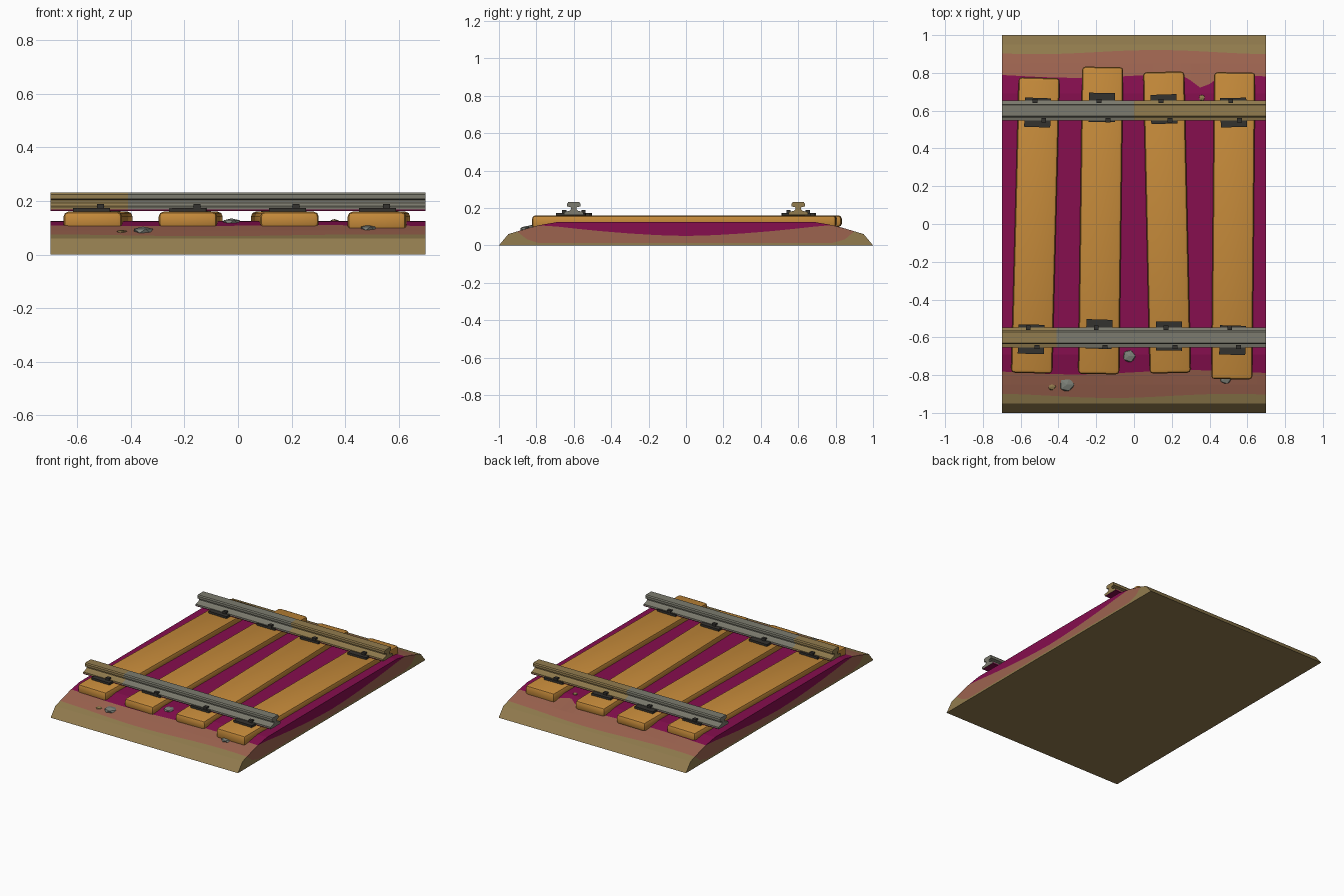
import bpy, bmesh, math, random
from mathutils import Vector, Matrix

if "Cube" in bpy.data.objects:
    bpy.data.objects.remove(bpy.data.objects["Cube"])

random.seed(4)


def material(name, r, g, b):
    m = bpy.data.materials.new(name)
    lin = [((c / 255 + 0.055) / 1.055) ** 2.4 for c in (r, g, b)]
    m.diffuse_color = (*lin, 1)
    m.use_nodes = True
    m.node_tree.nodes["Principled BSDF"].inputs["Base Color"].default_value = m.diffuse_color
    return m


TAN = material("dry_earth", 146, 124, 78)
CLAY = material("clay", 156, 99, 79)
MAGENTA = material("magenta_gravel", 134, 14, 78)
WOOD = material("orange_wood", 197, 138, 58)
STEEL = material("grey_steel", 124, 123, 110)
IRON = material("dark_iron", 52, 50, 46)
STONE = material("grey_stone", 124, 128, 120)


def finish(bm, name, mats, smooth=False):
    bmesh.ops.recalc_face_normals(bm, faces=bm.faces)
    mesh = bpy.data.meshes.new(name)
    bm.to_mesh(mesh)
    bm.free()
    for m in mats:
        mesh.materials.append(m)
    ob = bpy.data.objects.new(name, mesh)
    bpy.context.collection.objects.link(ob)
    if smooth:
        bpy.ops.object.select_all(action='DESELECT')
        ob.select_set(True)
        bpy.context.view_layer.objects.active = ob
        bpy.ops.object.shade_smooth_by_angle(angle=math.radians(40))
    return ob


def box(name, center, size, mat, turn=0, bevel=0):
    bm = bmesh.new()
    bmesh.ops.create_cube(bm, size=1)
    bmesh.ops.scale(bm, vec=size, verts=bm.verts)
    if bevel:
        bmesh.ops.bevel(bm, geom=bm.edges[:], offset=bevel, segments=2,
                        profile=0.5, affect='EDGES')
    bmesh.ops.rotate(bm, verts=bm.verts, matrix=Matrix.Rotation(turn, 3, 'Z'))
    bmesh.ops.translate(bm, verts=bm.verts, vec=center)
    return finish(bm, name, [mat], bevel > 0)


# Track bed: sloped embankment with wavy colour bands
def bed_height(y):
    pts = [(0, .125), (.69, .124), (.80, .105), (.95, .06), (1, 0)]
    a = abs(y)
    for (y0, z0), (y1, z1) in zip(pts, pts[1:]):
        if a <= y1:
            return z0 + (z1 - z0) * (a - y0) / (y1 - y0)
    return 0


def row_y(base, x):
    if abs(base) in (.91, .785):
        base += .011 * math.sin(5 * x + 8 * base)
        if .7 < base < .85:
            base -= .075 * math.exp(-((x - .36) / .07) ** 2)
    return base


half = [.15, .3, .45, .58, .69, .785, .85, .91, .95, 1]
rows = [-v for v in reversed(half)] + [0] + half
cols = [-.7 + 1.4 * i / 28 for i in range(29)]


def band(a, b):
    mid = abs(a + b) / 2
    return 0 if mid > .91 else 1 if mid > .785 else 2


def side_levels(base, x):
    y = row_y(base, x)
    top, a = bed_height(y), abs(base)
    purple = top if a >= .785 else .05 + .062 * (a / .785) ** 1.6
    clay = top if a >= .91 else .012 + .02 * max(0, (a - .785) / .065)
    return [Vector((x, y, z)) for z in
            (0, min(clay, top), min(max(purple, clay), top), top)]


bm = bmesh.new()
grid = [[bm.verts.new((x, row_y(b, x), bed_height(row_y(b, x)))) for x in cols]
        for b in rows]
for j in range(len(rows) - 1):
    for i in range(len(cols) - 1):
        f = bm.faces.new((grid[j][i], grid[j][i + 1], grid[j + 1][i + 1], grid[j + 1][i]))
        f.material_index = band(rows[j], rows[j + 1])
    for x in (-.7, .7):
        a, b = side_levels(rows[j], x), side_levels(rows[j + 1], x)
        for k in range(3):
            corners = []
            for p in (a[k], b[k], b[k + 1], a[k + 1]):
                if all((p - q).length > 1e-5 for q in corners):
                    corners.append(p)
            if len(corners) > 2:
                f = bm.faces.new([bm.verts.new(p) for p in corners])
                f.material_index = k
    ya, yb = row_y(rows[j], -.7), row_y(rows[j + 1], -.7)
    yc, yd = row_y(rows[j + 1], .7), row_y(rows[j], .7)
    bm.faces.new([bm.verts.new(p) for p in
                  ((-.7, ya, 0), (-.7, yb, 0), (.7, yc, 0), (.7, yd, 0))])
bmesh.ops.remove_doubles(bm, verts=bm.verts, dist=1e-5)
finish(bm, "track_bed", [TAN, CLAY, MAGENTA])

# Sleepers: front centre x, back centre x, front y, back y, bottom z
sleepers = [(-.542, -.502, -.79, .775, .094), (-.187, -.166, -.795, .832, .098),
            (.192, .157, -.79, .806, .098), (.518, .533, -.822, .803, .089)]
for xf, xb, yf, yb, z in sleepers:
    length = yb - yf
    box("sleeper", ((xf + xb) / 2, (yf + yb) / 2, (z + .16) / 2),
        (.218, length, .16 - z), WOOD, -math.atan((xb - xf) / length), .018)

# Rails: one half profile, mirrored, run along x with a rusted stretch
half_rail = [(.050, .162), (.053, .168), (.053, .177), (.022, .185), (.015, .192),
             (.015, .203), (.035, .208), (.035, .224), (.029, .231)]
profile = half_rail + [(-y, z) for y, z in reversed(half_rail)]


def rail(name, y0, change, rust_left):
    bm = bmesh.new()
    rings = [[bm.verts.new((x, y0 + y, z)) for y, z in profile]
             for x in (-.7, change, .7)]
    n = len(profile)
    for s in range(2):
        rust = (s == 0) == rust_left
        for i in range(n):
            k = (i + 1) % n
            f = bm.faces.new((rings[s][i], rings[s][k], rings[s + 1][k], rings[s + 1][i]))
            low = f.calc_center_median().z < .167
            f.material_index = 2 if low else int(rust)
    bm.faces.new(rings[0]).material_index = int(rust_left)
    bm.faces.new(rings[2]).material_index = int(not rust_left)
    finish(bm, name, [STEEL, TAN, MAGENTA])


rail("front_rail", -.6, -.41, True)
rail("back_rail", .6, 0, False)

# Tie plates (x, y centre) with a spike on each side of the rail
plates = [(-.545, -.61), (-.185, -.583), (.185, -.593), (.522, -.615),
          (-.51, .59), (-.17, .617), (.158, .608), (.527, .59)]
for x, y in plates:
    box("tie_plate", (x, y, .165), (.138, .155, .018), IRON,
        random.uniform(-.04, .04))
    rail_y = math.copysign(.6, y)
    for side, dx in ((-1, .032), (1, -.015)):
        box("rail_spike", (x + dx, rail_y + side * .051, .178),
            (.026, .022, .022), IRON)

# Loose stones: x, y, z, radius, colour
stones = [(-.355, -.85, .088, .042, STONE), (-.025, -.698, .121, .037, STONE),
          (.485, -.815, .097, .034, STONE), (-.435, -.86, .084, .022, TAN),
          (.36, .668, .125, .018, TAN)]
for x, y, z, r, mat in stones:
    bm = bmesh.new()
    bmesh.ops.create_icosphere(bm, subdivisions=1, radius=r)
    for v in bm.verts:
        v.co *= random.uniform(.88, 1.08)
        v.co.z *= .42
    bmesh.ops.translate(bm, verts=bm.verts, vec=(x, y, z))
    finish(bm, "loose_stone", [mat])
